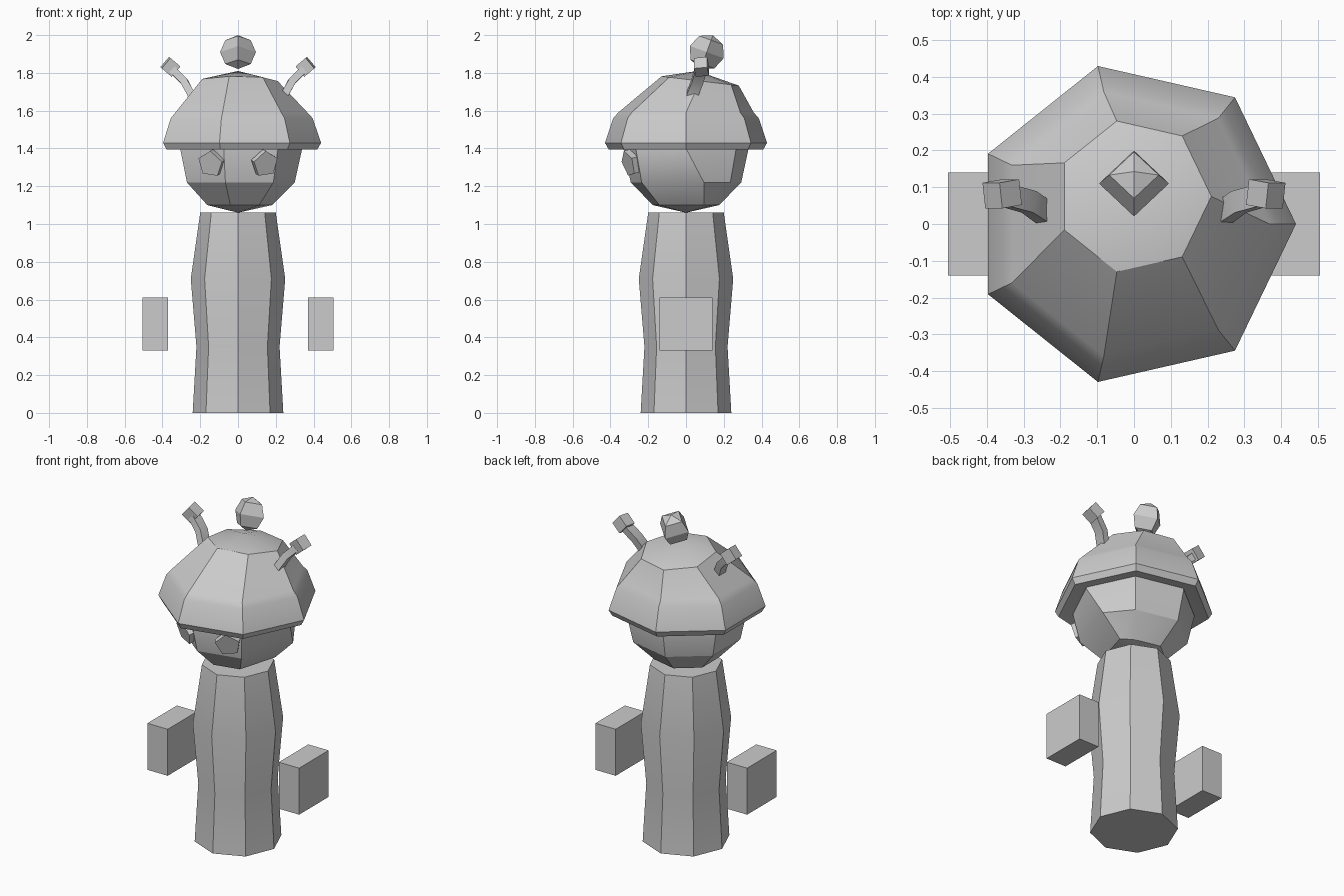
import bpy, bmesh, math
from mathutils import Vector, Matrix

cube = bpy.data.objects.get("Cube")
if cube:
    bpy.data.objects.remove(cube, do_unlink=True)

grey = bpy.data.materials.new("plain_grey")
grey.use_nodes = True
colour = (0.6, 0.6, 0.6, 1)
grey.diffuse_color = colour
grey.node_tree.nodes["Principled BSDF"].inputs["Base Color"].default_value = colour


def finish(name, bm, smooth=True):
    bmesh.ops.recalc_face_normals(bm, faces=bm.faces[:])
    mesh = bpy.data.meshes.new(name)
    bm.to_mesh(mesh)
    bm.free()
    mesh.materials.append(grey)
    obj = bpy.data.objects.new(name, mesh)
    bpy.context.collection.objects.link(obj)
    if smooth:
        bpy.ops.object.select_all(action='DESELECT')
        obj.select_set(True)
        bpy.context.view_layer.objects.active = obj
        bpy.ops.object.shade_smooth_by_angle(angle=math.radians(30))
    return obj


def bridge(bm, rings):
    n = len(rings[0])
    for a, b in zip(rings, rings[1:]):
        for i in range(n):
            j = (i + 1) % n
            bm.faces.new((a[i], a[j], b[j], b[i]))


def loft(sides, rings, bottom=None, top=None):
    """Rings are (radius, z, centre y, slope in y); caps are a pole point or flat."""
    bm = bmesh.new()
    loops = []
    for r, z, cy, slope in rings:
        loop = []
        for i in range(sides):
            a = math.tau * i / sides
            y = r * math.sin(a)
            loop.append(bm.verts.new((r * math.cos(a), cy + y, z + slope * y)))
        loops.append(loop)
    bridge(bm, loops)
    for loop, pole in ((loops[0], bottom), (loops[-1], top)):
        if pole:
            p = bm.verts.new(pole)
            for i in range(sides):
                bm.faces.new((loop[i], loop[(i + 1) % sides], p))
        else:
            bm.faces.new(loop)
    return bm, loops


# Body: eight-sided column with a soft waist
bm, _ = loft(8, [(0.24, 0, 0, 0), (0.22, 0.35, 0, 0),
                 (0.25, 0.71, 0, 0), (0.20, 1.06, 0, 0)])
finish("body", bm)

# Head: seven-sided ball with two corners shifted back on one side
bm, loops = loft(7, [(0.18, 1.10, 0, 0), (0.30, 1.22, 0, 0), (0.34, 1.40, 0, 0),
                     (0.30, 1.57, 0, 0), (0.17, 1.69, 0, 0)],
                 bottom=(0, 0, 1.06), top=(0, 0, 1.73))
loops[0][0].co.y = loops[1][0].co.y = 0.095
finish("head", bm)

# Hat: seven-sided dome leaning back, with a rim and a soft band
bm, _ = loft(7, [(0.33, 1.41, 0, 0), (0.42, 1.395, 0, 0), (0.44, 1.43, 0, 0),
                 (0.395, 1.56, 0, 0), (0.368, 1.59, 0, 0),
                 (0.21, 1.757, 0.075, -0.12)],
             top=(0, 0.06, 1.81))
finish("hat", bm)

# Pompom: four-sided ball tipped back
bm = bmesh.new()
bmesh.ops.create_uvsphere(
    bm, u_segments=4, v_segments=4, radius=0.095,
    matrix=Matrix.Translation((0, 0.11, 1.91)) @ Matrix.Rotation(math.radians(-20), 4, 'X'))
finish("pompom", bm)

for side, s in (("left", 1), ("right", -1)):
    # Floating hands
    bm = bmesh.new()
    bmesh.ops.create_cube(bm, size=1, matrix=Matrix.Translation((s * 0.4375, 0, 0.47))
                          @ Matrix.Diagonal((0.135, 0.28, 0.28, 1)))
    finish(side + "_hand", bm, False)

    # Five-sided eyes facing forward, outward and a little down
    bm = bmesh.new()
    normal = Vector((s * 0.42, -0.87, -0.27))
    spin = Matrix.Rotation(math.radians(s * 8), 4, 'Z')
    bmesh.ops.create_cone(bm, cap_ends=True, segments=5, radius1=0.072, radius2=0.072,
                          depth=0.035, matrix=Matrix.Translation((s * 0.14, -0.292, 1.322))
                          @ normal.to_track_quat('Z', 'Y').to_matrix().to_4x4() @ spin)
    finish(side + "_eye", bm)

    # Curved horn stalks with a square section
    bm = bmesh.new()
    path = [(0.222, 0.02, 1.62), (0.25, 0.035, 1.69), (0.285, 0.06, 1.755), (0.345, 0.077, 1.815)]
    path = [Vector((s * x, y, z)) for x, y, z in path]
    rings = []
    for i, p in enumerate(path):
        t = (path[min(i + 1, 3)] - path[max(i - 1, 0)]).normalized()
        across = t.cross(Vector((0, 1, 0))).normalized() * 0.02
        deep = across.cross(t).normalized() * 0.03
        rings.append([bm.verts.new(p + across * a + deep * d)
                      for a, d in ((1, 1), (-1, 1), (-1, -1), (1, -1))])
    bridge(bm, rings)
    bm.faces.new(rings[0])
    bm.faces.new(rings[-1])
    finish(side + "_horn", bm)

    # Boxy horn tips
    bm = bmesh.new()
    bmesh.ops.create_cube(bm, size=1, matrix=Matrix.Translation((s * 0.358, 0.082, 1.832))
                          @ Matrix.Rotation(math.radians(s * 50), 4, 'Y')
                          @ Matrix.Rotation(math.radians(8), 4, 'X')
                          @ Matrix.Diagonal((0.072, 0.07, 0.07, 1)))
    finish(side + "_horn_tip", bm, False)
